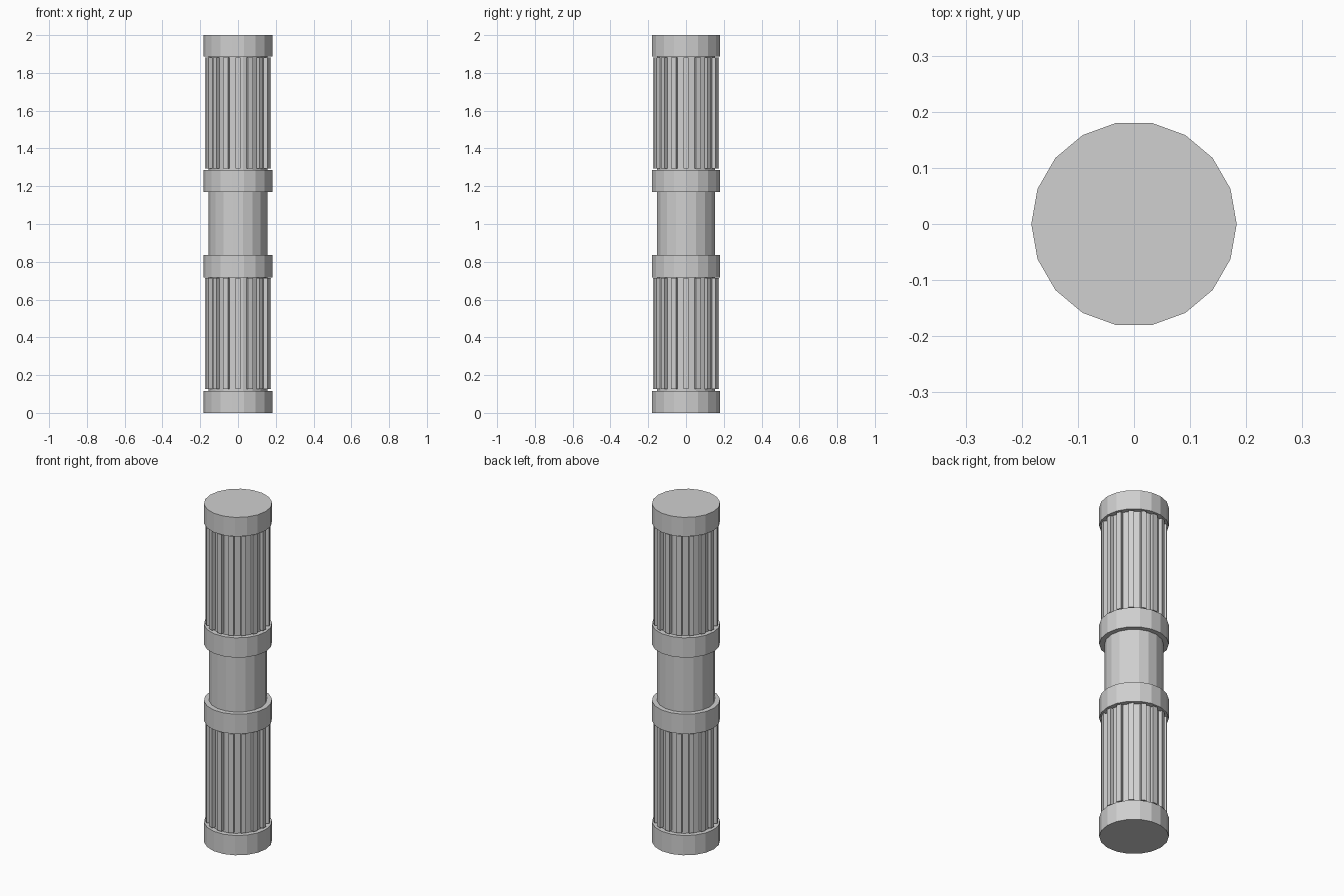
import bpy
import math
from mathutils import Matrix

cube = bpy.data.objects.get("Cube")
if cube:
    bpy.data.objects.remove(cube, do_unlink=True)

# Single grey finish
grey = bpy.data.materials.new("light_grey")
grey.use_nodes = True
colour = (0.63, 0.63, 0.63, 1)
grey.diffuse_color = colour
grey.node_tree.nodes["Principled BSDF"].inputs["Base Color"].default_value = colour

SIDES = 18
BAND_RADIUS = 0.183
CORE_RADIUS = 0.155
RIB_RADIUS = 0.174
RIB_COUNT = 16
RIB_WIDTH = 0.028


def cylinder(name, radius, low, high):
    bpy.ops.mesh.primitive_cylinder_add(
        vertices=SIDES, radius=radius, depth=high - low,
        location=(0, 0, (low + high) / 2), rotation=(0, 0, math.pi / 2))
    part = bpy.context.object
    part.name = name
    part.data.materials.append(grey)
    return part


def rib(name, angle, low, high):
    inner = CORE_RADIUS - 0.02
    bpy.ops.mesh.primitive_cube_add(size=1)
    part = bpy.context.object
    part.name = name
    shape = Matrix.Diagonal((RIB_RADIUS - inner, RIB_WIDTH, high - low, 1))
    place = Matrix.Translation(((RIB_RADIUS + inner) / 2, 0, (low + high) / 2))
    part.data.transform(Matrix.Rotation(angle, 4, "Z") @ place @ shape)
    part.data.materials.append(grey)


# Central shaft
cylinder("core", CORE_RADIUS, 0.05, 1.95)

# Four raised collars
bands = {
    "bottom_cap": (0, 0.117),
    "lower_collar": (0.718, 0.835),
    "upper_collar": (1.17, 1.287),
    "top_cap": (1.887, 2),
}
for name, (low, high) in bands.items():
    cylinder(name, BAND_RADIUS, low, high)

# Ribbed grips between the collars
for grip, low, high in (("lower", 0.126, 0.713), ("upper", 1.295, 1.882)):
    for i in range(RIB_COUNT):
        rib(f"{grip}_rib_{i + 1}", i * math.tau / RIB_COUNT, low, high)
